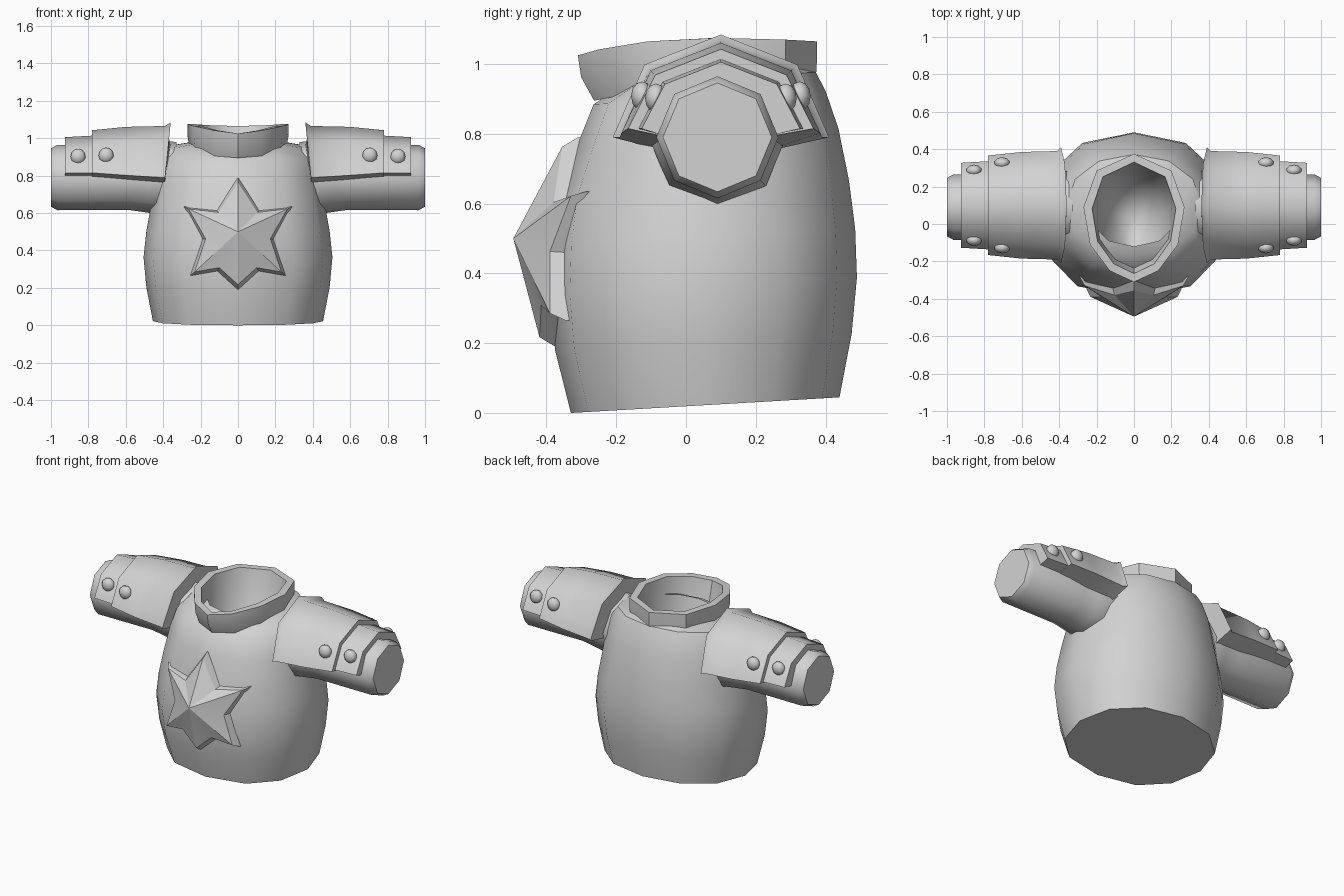
import bpy, bmesh
from math import sin, cos, pi, radians, copysign

cube = bpy.data.objects.get("Cube")
if cube:
    bpy.data.objects.remove(cube)

grey = bpy.data.materials.new("plain_grey")
grey.use_nodes = True
COLOUR = (0.65, 0.65, 0.65, 1)
grey.diffuse_color = COLOUR
grey.node_tree.nodes["Principled BSDF"].inputs["Base Color"].default_value = COLOUR


def finish(name, bm, angle):
    bmesh.ops.recalc_face_normals(bm, faces=bm.faces)
    mesh = bpy.data.meshes.new(name)
    bm.to_mesh(mesh)
    bm.free()
    mesh.materials.append(grey)
    obj = bpy.data.objects.new(name, mesh)
    bpy.context.collection.objects.link(obj)
    bpy.ops.object.select_all(action='DESELECT')
    obj.select_set(True)
    bpy.context.view_layer.objects.active = obj
    bpy.ops.object.shade_smooth_by_angle(angle=radians(angle))
    return obj


def loft(name, rings, angle, cap_start=True, cap_end=True, tip=None):
    """Skin closed rings of points, with optional caps or an end tip."""
    bm = bmesh.new()
    rows = [[bm.verts.new(p) for p in ring] for ring in rings]
    n = len(rows[0])
    for a, b in zip(rows, rows[1:]):
        for i in range(n):
            j = (i + 1) % n
            bm.faces.new((a[i], a[j], b[j], b[i]))
    if cap_start:
        bm.faces.new(rows[0])
    if tip:
        top = bm.verts.new(tip)
        for i in range(n):
            bm.faces.new((rows[-1][i], rows[-1][(i + 1) % n], top))
    elif cap_end:
        bm.faces.new(rows[-1])
    return finish(name, bm, angle)


def mirrored(half):
    """Complete a half outline whose first and last points lie on x = 0."""
    return half + [(-p[0], *p[1:]) for p in half[-2:0:-1]]


# Torso: tilted oval rings, squarer at the front, open at the neck
def torso_ring(z, rx, front, back, square, sides=12):
    mid, ry = (front + back) / 2, (back - front) / 2
    ring = []
    for i in range(sides):
        a = 2 * pi * i / sides
        s, c = sin(a), cos(a)
        power = square if c < -0.1 else (1 + square) / 2
        x = rx * copysign(abs(s) ** power, s)
        y = mid + ry * copysign(abs(c) ** 0.96, c)
        ring.append((x, y, z + 0.058 * y))
    return ring


torso_profile = [
    (0.019, 0.455, -0.33, 0.44, 0.85), (0.2, 0.49, -0.375, 0.475, 0.78),
    (0.36, 0.505, -0.39, 0.49, 0.74), (0.5, 0.49, -0.385, 0.485, 0.78),
    (0.64, 0.465, -0.365, 0.467, 0.85), (0.79, 0.44, -0.31, 0.437, 0.85),
    (0.9, 0.405, -0.265, 0.40, 0.85), (0.955, 0.36, -0.17, 0.372, 0.9),
    (0.972, 0.25, -0.12, 0.34, 0.9)]
loft("torso", [torso_ring(*r) for r in torso_profile], 40, cap_end=False)

# Collar with a hollow neck: x, y, top height, bottom height
rim = mirrored([
    (0, 0.375, 1.065, 0.94), (0.2, 0.285, 1.07, 0.94),
    (0.27, 0.09, 1.075, 0.945), (0.235, -0.11, 1.065, 0.925),
    (0.13, -0.25, 1.042, 0.905), (0, -0.31, 1.025, 0.895)])
loft("collar", [
    [(x * 0.96, y * (0.85 if y < 0 else 0.99), b) for x, y, t, b in rim],
    [(x, y * (0.97 if y < 0 else 1), b + (t - b) * 0.52) for x, y, t, b in rim],
    [(x, y, t) for x, y, t, b in rim],
    [(x * 0.83, 0.035 + (y - 0.035) * 0.87, t) for x, y, t, b in rim],
], 30, cap_start=False, cap_end=False)
loft("neck_hollow", [
    [(x * k, 0.035 + (y - 0.035) * m, t - d) for x, y, t, b in rim]
    for k, m, d in ((0.83, 0.87, 0), (0.72, 0.72, 0.22), (0.45, 0.45, 0.38))
], 50, cap_start=False, tip=(0, 0.035, 0.6))

# Six-pointed chest star with bevelled border and raised centre
star = mirrored([
    (0, -0.31, 0.79), (0.115, -0.335, 0.615), (0.29, -0.285, 0.635),
    (0.19, -0.345, 0.46), (0.255, -0.345, 0.265), (0.11, -0.37, 0.29),
    (0, -0.375, 0.19)])
star_face = [(x * 0.91, y - 0.045, 0.49 + (z - 0.49) * 0.91) for x, y, z in star]
star_back = [(x, y + 0.04, z) for x, y, z in star]
loft("chest_star", [star_back, star, star_face], 10, tip=(0, -0.495, 0.5))

# Arms, shoulder plates and studs
ARM_Y, PLATE_Y, ARM_Z = 0.09, 0.1, 0.79


def arm_ring(side, x, r):
    return [(side * x, ARM_Y + r * cos(i * pi / 4), ARM_Z + r * sin(i * pi / 4))
            for i in range(8)]


def plate_ring(side, x, r, lean, edge, inner_edge):
    """Half octagon outside, with lower edges sloping in to meet the arm."""
    outer, inner = [], []
    for i in range(5):
        c, s = cos(i * pi / 4), sin(i * pi / 4)
        px = side * (x + lean * (1 - s))
        at_edge = i in (0, 4)
        outer.append((px, PLATE_Y + r * c,
                      ARM_Z + (edge if at_edge else 0.95 * r * s)))
        inner.append((px, ARM_Y + 0.165 * c,
                      ARM_Z + (inner_edge if at_edge else 0.165 * s)))
    return outer + inner[::-1]


for side, label in ((1, "left"), (-1, "right")):
    arm_profile = [(0.33, 0.19), (0.42, 0.197), (0.48, 0.188), (0.58, 0.174),
                   (0.965, 0.175), (1.0, 0.156)]
    loft(label + "_arm", [arm_ring(side, *p) for p in arm_profile], 50,
         cap_start=False)

    loft(label + "_shoulder_plate", [
        plate_ring(side, 0.36, 0.31, 0.03, 0.0, -0.035),
        plate_ring(side, 0.39, 0.29, 0.02, 0.0, -0.03),
        plate_ring(side, 0.6, 0.285, 0, 0.012, -0.01),
        plate_ring(side, 0.78, 0.266, 0, 0.025, 0.005)], 50)
    loft(label + "_cuff_plate", [
        plate_ring(side, 0.74, 0.238, 0, 0.025, 0.008),
        plate_ring(side, 0.925, 0.227, 0, 0.025, 0.008)], 50)

    for part, x, reach, z in (("shoulder", 0.705, 0.226, 0.908),
                              ("cuff", 0.855, 0.186, 0.902)):
        for facing, where in ((-1, "front"), (1, "back")):
            bm = bmesh.new()
            bmesh.ops.create_uvsphere(bm, u_segments=10, v_segments=6, radius=0.042)
            bmesh.ops.scale(bm, verts=bm.verts, vec=(1, 0.75, 1))
            bmesh.ops.translate(bm, verts=bm.verts,
                                vec=(side * x, PLATE_Y + facing * reach, z))
            finish(f"{label}_{part}_stud_{where}", bm, 60)
